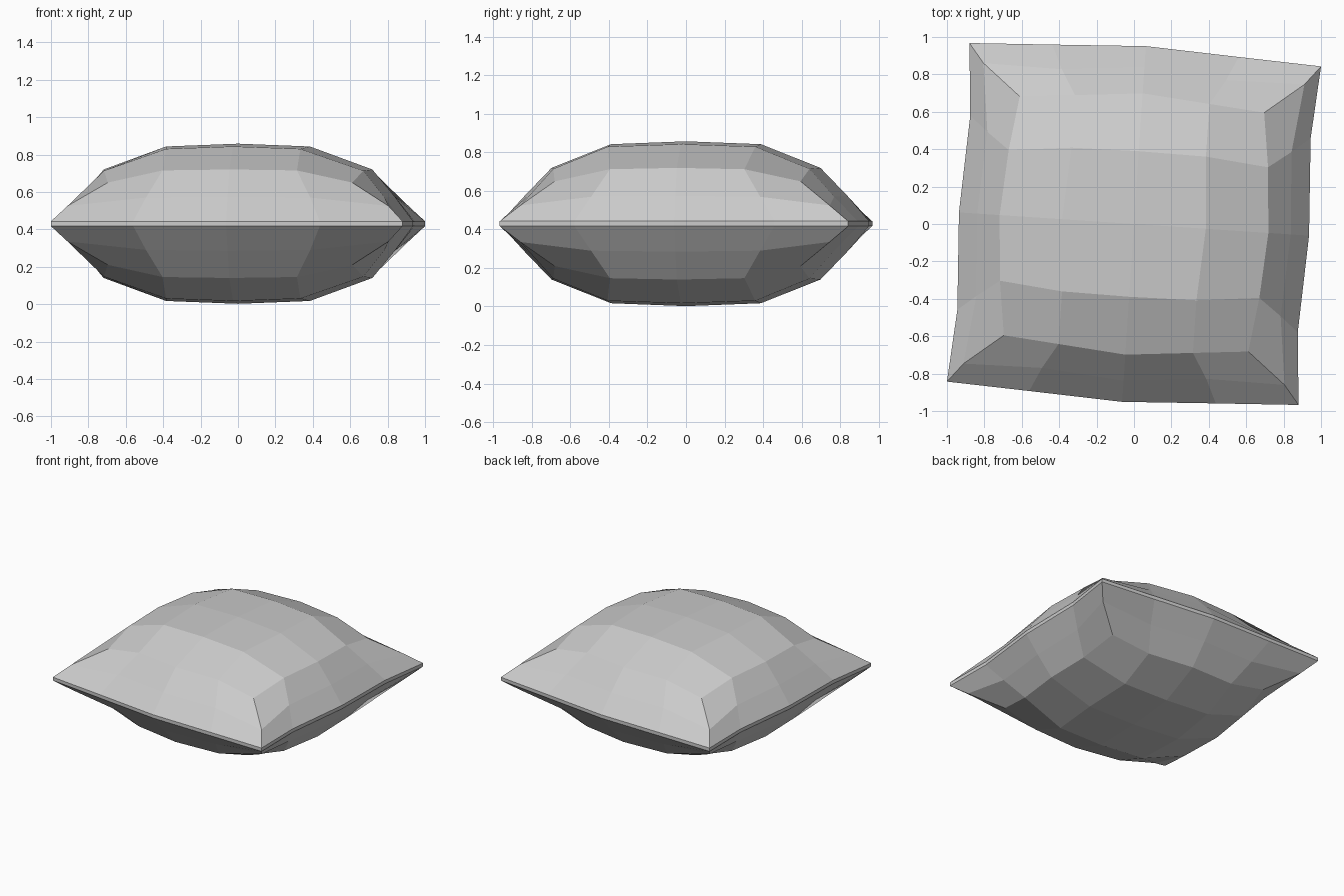
import bpy, bmesh, math

if "Cube" in bpy.data.objects:
    bpy.data.objects.remove(bpy.data.objects["Cube"])

MID = 0.43          # height of the seam
SEAM = 0.013        # half thickness of the seam band
TURN = -3.8         # slight turn of the cushion in plan

# One quadrant of each ring, from the +x axis to the +y axis: (x, y, height above mid)
RINGS = [
    [(0.385, 0, 0.413), (0.36, 0.385, 0.40), (0, 0.39, 0.413)],
    [(0.72, 0, 0.29), (0.695, 0.35, 0.283), (0.655, 0.64, 0.22),
     (0.36, 0.667, 0.285), (0, 0.70, 0.29)],
    [(0.84, 0, 0.145), (0.815, 0.44, 0.14), (0.86, 0.805, 0.095),
     (0.44, 0.80, 0.14), (0, 0.84, 0.145)],
    [(0.938, 0, SEAM), (0.912, 0.52, SEAM), (0.942, 0.907, SEAM),
     (0.5, 0.928, SEAM), (0, 0.953, SEAM)],
]


def full_ring(q):
    """Mirror a quadrant into a closed counter-clockwise ring."""
    half = q + [(-x, y, z) for x, y, z in reversed(q[:-1])]
    return half + [(x, -y, z) for x, y, z in reversed(half[1:-1])]


def bridge(bm, inner, outer):
    n = len(outer)
    for i in range(n):
        j = (i + 1) % n
        bm.faces.new((inner[i], outer[i], outer[j], inner[j]))


def puffed_side(bm, sign):
    """Build one padded face and return its seam ring."""
    centre = bm.verts.new((0, 0, MID + sign * 0.428))
    rings = [[bm.verts.new((x, y, MID + sign * z)) for x, y, z in full_ring(q)]
             for q in RINGS]
    a, b = rings[0], rings[1]
    for k in range(4):
        i, c, j = 2 * k, 2 * k + 1, (2 * k + 2) % 8
        o = [b[(4 * k + m) % 16] for m in range(5)]
        bm.faces.new((centre, a[i], a[c], a[j]))
        bm.faces.new((a[i], o[0], o[1], a[c]))
        bm.faces.new((a[c], o[1], o[2], o[3]))
        bm.faces.new((a[c], o[3], o[4], a[j]))
    bridge(bm, rings[1], rings[2])
    bridge(bm, rings[2], rings[3])
    return rings[3]


# Cushion: two padded sides joined by a thin seam band
bm = bmesh.new()
bridge(bm, puffed_side(bm, 1), puffed_side(bm, -1))
bmesh.ops.recalc_face_normals(bm, faces=bm.faces)
mesh = bpy.data.meshes.new("cushion")
bm.to_mesh(mesh)
bm.free()
cushion = bpy.data.objects.new("cushion", mesh)
cushion.rotation_euler.z = math.radians(TURN)
bpy.context.collection.objects.link(cushion)
